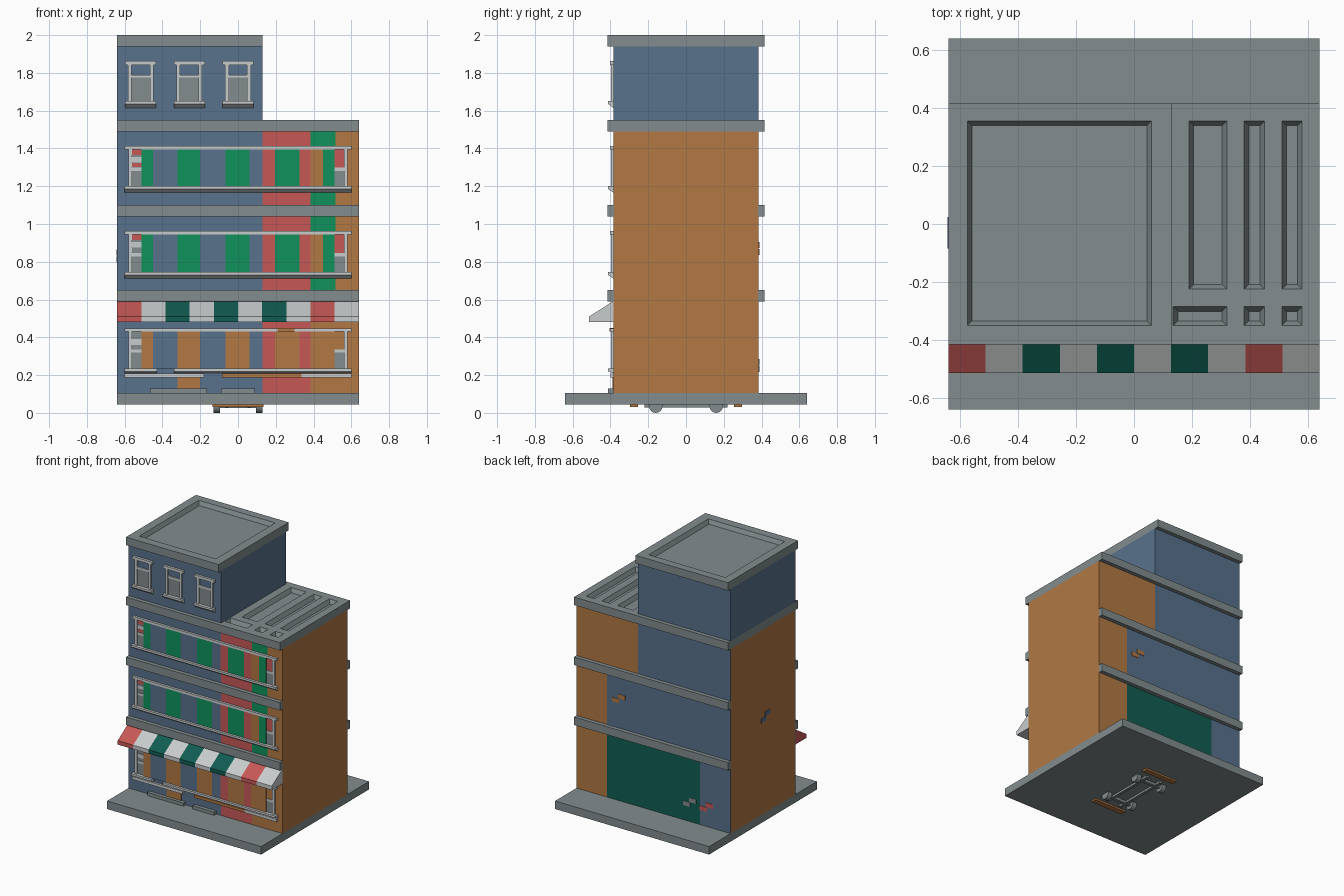
import bpy, bmesh, math

cube = bpy.data.objects.get("Cube")
if cube:
    bpy.data.objects.remove(cube, do_unlink=True)


def material(name, *srgb):
    lin = [((c / 255 + 0.055) / 1.055) ** 2.4 for c in srgb] + [1]
    m = bpy.data.materials.new(name)
    m.use_nodes = True
    m.diffuse_color = lin
    m.node_tree.nodes["Principled BSDF"].inputs["Base Color"].default_value = lin
    return m


gray = material("stone gray", 130, 140, 142)
blue = material("slate blue", 88, 113, 140)
brown = material("warm brown", 178, 120, 68)
red = material("brick red", 198, 88, 86)
green = material("bright green", 16, 146, 92)
dark = material("dark green", 16, 92, 82)
white = material("off white", 200, 204, 205)


def finish(name, bm, mat):
    bmesh.ops.recalc_face_normals(bm, faces=bm.faces)
    me = bpy.data.meshes.new(name)
    bm.to_mesh(me)
    bm.free()
    ob = bpy.data.objects.new(name, me)
    bpy.context.collection.objects.link(ob)
    if mat:
        me.materials.append(mat)
    return ob


def box(name, x, y, z, mat):
    bm = bmesh.new()
    bmesh.ops.create_cube(bm, size=1)
    for v in bm.verts:
        v.co = [r[0] if c < 0 else r[1] for r, c in zip((x, y, z), v.co)]
    return finish(name, bm, mat)


def prism(name, x, profile, mat):
    """Extrude a (y, z) profile along x."""
    bm = bmesh.new()
    f = bm.faces.new([bm.verts.new((x[0], y, z)) for y, z in profile])
    ext = bmesh.ops.extrude_face_region(bm, geom=[f])["geom"]
    bmesh.ops.translate(bm, vec=(x[1] - x[0], 0, 0),
                        verts=[v for v in ext if isinstance(v, bmesh.types.BMVert)])
    return finish(name, bm, mat)


def recess(slab, rects, top, depth=0.03, taper=0.016):
    """Cut tapered rectangular trays into the top of a slab."""
    bm = bmesh.new()
    for x0, x1, y0, y1 in rects:
        ret = bmesh.ops.create_cube(bm, size=1)
        for v in ret["verts"]:
            low = v.co.z < 0
            t = taper if low else -taper * 0.33
            v.co = (x0 + t if v.co.x < 0 else x1 - t,
                    y0 + t if v.co.y < 0 else y1 - t,
                    top - depth if low else top + 0.01)
    cutter = finish("tray_cutter", bm, gray)
    cutter.hide_render = True
    cutter.hide_viewport = True
    cutter.display_type = "WIRE"
    mod = slab.modifiers.new("trays", "BOOLEAN")
    mod.operation = "DIFFERENCE"
    mod.solver = "EXACT"
    mod.object = cutter


W, D, CORE, LEDGE = 0.64, 0.385, 0.38, 0.415
MID = 0.13
floors = [(0.105, 0.59), (0.65, 1.04), (1.10, 1.49)]

# Ground slab, main block, tower and roofs
box("ground_slab", (-W, W), (-W, W), (0.045, 0.105), gray)
box("main_block", (-W, W), (-CORE, CORE), (0.105, 1.49), brown)
box("tower", (-W, MID), (-D, D), (1.55, 1.94), blue)
tower_roof = box("tower_roof", (-W, MID), (-LEDGE, LEDGE), (1.94, 2.0), gray)
recess(tower_roof, [(-0.575, 0.06, -0.35, 0.355)], 2.0)
low_roof = box("low_roof", (-W, W), (-LEDGE, LEDGE), (1.49, 1.55), gray)
trays = [(0.19, 0.32, -0.225, 0.355), (0.135, 0.32, -0.35, -0.285)]
for x in (0.38, 0.51):
    trays += [(x, x + 0.07, -0.225, 0.355), (x, x + 0.07, -0.35, -0.285)]
recess(low_roof, trays, 1.55)

# Ledges on the front and back only
for z in (0.59, 1.04):
    for side, y in (("front", (-LEDGE, -CORE)), ("back", (CORE, LEDGE))):
        box(side + "_ledge", (-W, W), y, (z, z + 0.06), gray)


def strips(name, edges, mats, y, z):
    for a, b, m in zip(edges, edges[1:], mats):
        box(name, (a, b), y, z, m)


# Coloured wall sections, front and back
front_y, back_y = (-D, -CORE), (CORE, D)
for i, z in enumerate(floors):
    z = (z[0], z[1] + 0.06 if i < 2 else z[1])
    z = (z[0] - (0.06 if i else 0), z[1])
    if i == 0:
        strips("front_wall", (-W, MID, D, W), (blue, red, brown), front_y, floors[i])
        strips("back_wall", (-W, -D, D, W), (blue, dark, brown), back_y, floors[i])
    else:
        strips("front_wall", (-W, MID, D, 0.515, W), (blue, red, green, brown), front_y, floors[i])
        split = D if i == 1 else MID
        strips("back_wall", (-W, split, W), (blue, brown), back_y, floors[i])
box("door_base", (-0.32, -0.2), (-D - 0.004, -CORE), (0.105, 0.19), brown)


def sill(name, x, top, height, mat):
    prism(name, x, [(-CORE, top - height), (-CORE, top), (-0.412, top),
                    (-0.412, top - 0.015), (-D, top - height)], mat)


# Tower windows
for x in (-0.515, -0.258, 0.0):
    sill("tower_sill", (x - 0.082, x + 0.082), 1.65, 0.035, white)
    box("tower_lintel", (x - 0.082, x + 0.082), (-0.402, -CORE), (1.842, 1.863), white)
    box("tower_pane", (x - 0.06, x + 0.06), (-D - 0.004, -CORE), (1.65, 1.785), gray)
    box("tower_bar", (x - 0.06, x + 0.06), (-0.395, -CORE), (1.775, 1.79), white)
    for s in (-1, 1):
        p = x + s * 0.058
        box("tower_post", (p - 0.01, p + 0.01), (-0.397, -CORE), (1.65, 1.842), white)

# Long windows: striped raised panel between two narrow sashes
edges = (-0.51, -0.45, -0.32, -0.2, -0.065, 0.06, MID, 0.195, 0.325, D, 0.45, 0.51)
for level, (bottom, top) in enumerate([(0.235, 0.43), (0.74, 0.945), (1.195, 1.395)]):
    accent = green if level else brown
    mats = (accent, blue) * 3 + (red, accent, red, brown, accent)
    strips("window_panel", edges, mats, (-0.395, -CORE), (bottom, top))
    for s in (-1, 1):
        def span(a, b):
            return tuple(sorted((s * a, s * b)))
        height = top - bottom
        mid = bottom + height * 0.48
        box("sash_pane", span(0.51, 0.565), (-D - 0.003, -CORE), (bottom, mid), gray)
        upper = red if level and s > 0 else (brown if s > 0 else gray)
        box("sash_upper", span(0.51, 0.565), (-D - 0.003, -CORE), (mid, top), upper)
        box("sash_bar", span(0.51, 0.565), (-0.392, -CORE), (mid - 0.01, mid + 0.008), white)
        box("sash_post", span(0.562, 0.58), (-0.397, -CORE), (bottom, top), white)
        if s < 0:
            box("sash_top_bar", span(0.51, 0.565), (-0.392, -CORE), (top - 0.07, top - 0.04), white)
            if level:
                box("sash_red", span(0.51, 0.565), (-0.39, -CORE), (top - 0.03, top), red)
                box("sash_red_low", span(0.51, 0.565), (-0.39, -CORE),
                    (mid + 0.012, top - 0.072), red if level == 2 else gray)
    box("long_lintel", (-0.6, 0.6), (-0.402, -CORE), (top, top + 0.018), white)
    if level:
        sill("long_sill", (-0.6, 0.6), bottom + 0.005, 0.033, white)
box("lintel_insert", (0.21, 0.3), (-0.406, -CORE), (0.43, 0.45), brown)

# Ground floor sills and doorsteps
for x in ((-0.6, -0.43), (-0.34, 0.6)):
    sill("upper_sill", x, 0.235, 0.025, white)
for x, m in (((-0.6, -0.18), white), ((-0.085, 0.335), brown), ((0.335, 0.6), white)):
    box("lower_sill", x, (-0.4, -CORE), (0.187, 0.208), m)
for x in ((-0.465, -0.165), (-0.09, 0.09)):
    box("doorstep", x, (-0.412, -CORE), (0.105, 0.13), gray)

# Striped awning
step = 2 * W / 10
for i, m in enumerate((red, white, dark, white, dark, white, dark, white, red, white)):
    prism("awning_stripe", (-W + i * step, -W + (i + 1) * step),
          [(-D, 0.48), (-D, 0.59), (-0.395, 0.585), (-0.513, 0.51), (-0.513, 0.48)], m)

# Small paired marks on the back and side walls
for x, z, m in ((0.29, 0.87, brown), (-0.30, 0.25, gray), (-0.44, 0.25, red)):
    for s in (-1, 1):
        cx, cz = x - s * 0.025, z + s * 0.018
        box("back_mark", (cx - 0.03, cx + 0.03), (CORE, D + 0.003), (cz - 0.016, cz + 0.016), m)
for s in (-1, 1):
    cy, cz = -0.03 + s * 0.025, 0.83 - s * 0.018
    box("side_mark", (-W - 0.003, -W + 0.01), (cy - 0.03, cy + 0.03), (cz - 0.016, cz + 0.016), blue)

# Little wheeled chassis under the slab
for s in (-1, 1):
    box("bumper", (-0.135, 0.135), sorted((s * 0.255, s * 0.297)), (0.032, 0.046), brown)
    box("side_rail", sorted((s * 0.05, s * 0.07)), (-0.22, 0.22), (0.028, 0.046), gray)
    box("axle", (-0.11, 0.11), (s * 0.16 - 0.012, s * 0.16 + 0.012), (0.025, 0.046), gray)
    for t in (-1, 1):
        bpy.ops.mesh.primitive_cylinder_add(vertices=16, radius=0.036, depth=0.035,
                                            location=(s * 0.112, t * 0.16, 0.036),
                                            rotation=(0, math.pi / 2, 0))
        wheel = bpy.context.object
        wheel.name = "wheel"
        wheel.data.materials.append(gray)
        bpy.ops.object.shade_smooth_by_angle()
